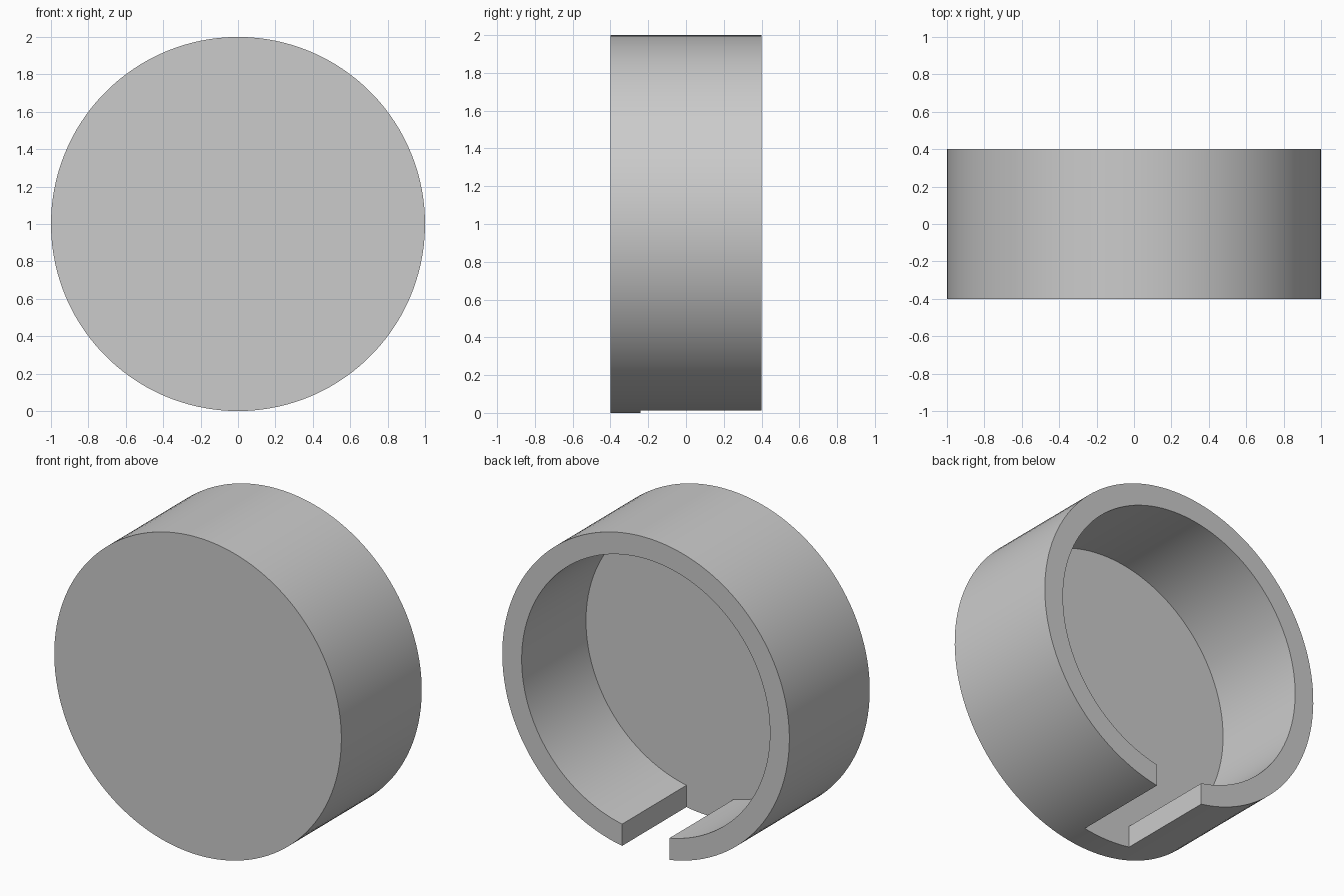
import bpy, bmesh
from math import sin, cos, asin, pi, radians

cube = bpy.data.objects.get("Cube")
if cube:
    bpy.data.objects.remove(cube)

OUTER, INNER = 1.0, 0.865          # radii
FRONT, FLOOR, BACK = -0.4, -0.24, 0.4
SLOT = 0.165                       # half width of the slot
N, K = 120, 8                      # segments around the wall and across the slot

grey = bpy.data.materials.new("plain grey")
grey.use_nodes = True
grey.diffuse_color = (0.6, 0.6, 0.6, 1)
grey.node_tree.nodes["Principled BSDF"].inputs["Base Color"].default_value = (0.6, 0.6, 0.6, 1)

bm = bmesh.new()


def arc(radius, y, start, end, steps):
    """Points on a circle about the y axis, angles measured from the bottom."""
    angles = [start + (end - start) * i / steps for i in range(steps + 1)]
    return [bm.verts.new((radius * sin(a), y, 1 - radius * cos(a))) for a in angles]


def wall_arc(radius, y):
    """Arc that stops at the two straight sides of the slot."""
    gap = asin(SLOT / radius)
    return arc(radius, y, gap, 2 * pi - gap, N)


def slot_arc(y):
    """Points strictly between the slot sides on the outer circle."""
    gap = asin(SLOT / OUTER)
    step = 2 * gap / K
    return arc(OUTER, y, -gap + step, gap - step, K - 2)


def bridge(a, b, closed=False):
    count = len(a) if closed else len(a) - 1
    for i in range(count):
        j = (i + 1) % len(a)
        bm.faces.new((a[i], a[j], b[j], b[i]))


front_ring = wall_arc(OUTER, FRONT) + slot_arc(FRONT)
floor_outer, floor_slot = wall_arc(OUTER, FLOOR), slot_arc(FLOOR)
floor_inner = wall_arc(INNER, FLOOR)
back_outer, back_inner = wall_arc(OUTER, BACK), wall_arc(INNER, BACK)

# Closed front plate and its rim
bm.faces.new(front_ring)
bridge(front_ring, floor_outer + floor_slot, closed=True)
# Outer wall, back rim and inner wall
bridge(floor_outer, back_outer)
bridge(back_outer, back_inner)
bridge(back_inner, floor_inner)
# Flat slot sides
for i in (0, -1):
    bm.faces.new((floor_outer[i], back_outer[i], back_inner[i], floor_inner[i]))
# Floor, running out through the slot
bm.faces.new(floor_inner + [floor_outer[-1]] + floor_slot + [floor_outer[0]])

bmesh.ops.recalc_face_normals(bm, faces=bm.faces)
mesh = bpy.data.meshes.new("slotted_cap")
bm.to_mesh(mesh)
bm.free()
mesh.materials.append(grey)

cap = bpy.data.objects.new("slotted_cap", mesh)
bpy.context.collection.objects.link(cap)
bpy.ops.object.select_all(action="DESELECT")
cap.select_set(True)
bpy.context.view_layer.objects.active = cap
bpy.ops.object.shade_smooth_by_angle(angle=radians(30))
